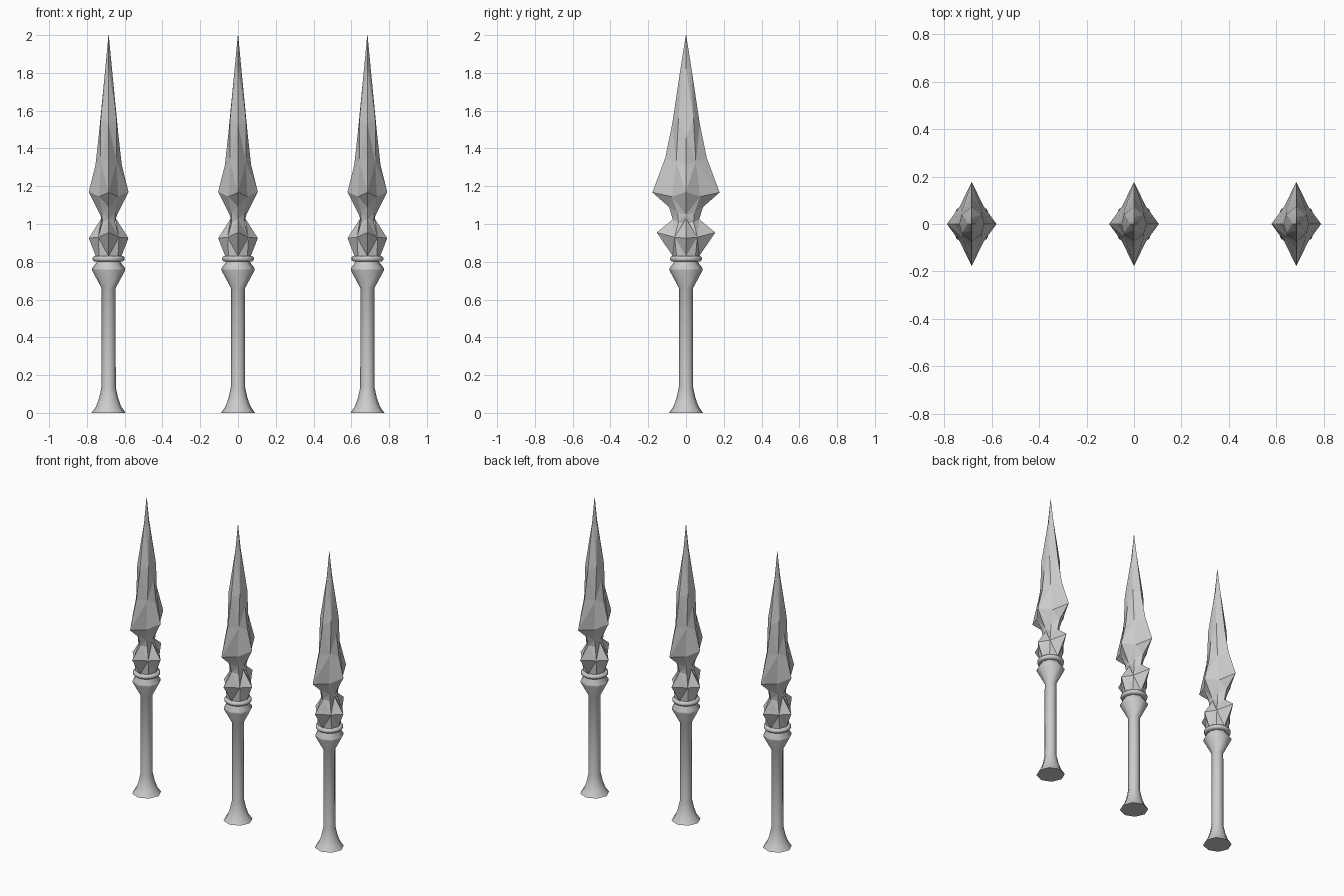
import bpy
import bmesh
import math

cube = bpy.data.objects.get("Cube")
if cube:
    bpy.data.objects.remove(cube, do_unlink=True)

# One plain metal grey
metal = bpy.data.materials.new("light grey metal")
metal.use_nodes = True
GREY = (0.6, 0.6, 0.6, 1.0)
metal.diffuse_color = GREY
metal.node_tree.nodes["Principled BSDF"].inputs["Base Color"].default_value = GREY


def finish(bm, name, x, smooth=None):
    bmesh.ops.recalc_face_normals(bm, faces=bm.faces)
    mesh = bpy.data.meshes.new(name)
    bm.to_mesh(mesh)
    bm.free()
    mesh.materials.append(metal)
    obj = bpy.data.objects.new(name, mesh)
    obj.location.x = x
    bpy.context.collection.objects.link(obj)
    if smooth:
        bpy.ops.object.select_all(action='DESELECT')
        obj.select_set(True)
        bpy.context.view_layer.objects.active = obj
        bpy.ops.object.shade_smooth_by_angle(angle=math.radians(smooth))


def skin(bm, rings):
    """Bridge equal rings of points and cap both ends."""
    loops = [[bm.verts.new(p) for p in ring] for ring in rings]
    n = len(loops[0])
    for a, b in zip(loops, loops[1:]):
        for i in range(n):
            j = (i + 1) % n
            bm.faces.new((a[i], a[j], b[j], b[i]))
    bm.faces.new(loops[0][::-1])
    bm.faces.new(loops[-1])


def lathe(name, x, profile, sides, smooth):
    bm = bmesh.new()
    angles = [math.tau * i / sides for i in range(sides)]
    skin(bm, [[(r * math.cos(a), r * math.sin(a), z) for a in angles] for r, z in profile])
    finish(bm, name, x, smooth)


def star(sx, zx, dx, dy, zd, sy, zy):
    """Eight-point ring: side ridge, diagonal crease and front ridge."""
    return [(sx, 0, zx), (dx, dy, zd), (0, sy, zy), (-dx, dy, zd),
            (-sx, 0, zx), (-dx, -dy, zd), (0, -sy, zy), (dx, -dy, zd)]


HANDLE = [(0.09, 0), (0.066, 0.035), (0.05, 0.08), (0.038, 0.135), (0.037, 0.66),
          (0.088, 0.755), (0.088, 0.765), (0.055, 0.81), (0.055, 0.83)]
COLLAR = [(0.05, 0.802), (0.076, 0.802), (0.084, 0.809), (0.084, 0.823),
          (0.076, 0.831), (0.05, 0.831)]

# Crown, waist and blade, from the bottom up
BLADE = [
    star(0.068, 0.83, 0.05, 0.05, 0.83, 0.07, 0.83),
    star(0.105, 0.925, 0.055, 0.06, 0.93, 0.155, 0.955),
    star(0.03, 1.0, 0.033, 0.04, 1.01, 0.07, 1.025),
    star(0.045, 1.05, 0.035, 0.045, 1.06, 0.09, 1.09),
    star(0.105, 1.17, 0.05, 0.075, 1.145, 0.178, 1.167),
    star(0.07, 1.31, 0.042, 0.052, 1.33, 0.11, 1.35),
    star(0.053, 1.46, 0.042, 0.04, 1.55, 0.073, 1.53),
    star(0.017, 1.83, 0.0095, 0.014, 1.83, 0.028, 1.83),
    star(0.001, 2.0, 0.0006, 0.0006, 2.0, 0.001, 2.0),
]


def blade(x):
    bm = bmesh.new()
    skin(bm, BLADE)
    # Split the bent quads along the ridge lines
    bmesh.ops.triangulate(bm, faces=[f for f in bm.faces if len(f.verts) == 4],
                          quad_method='SHORT_EDGE')
    finish(bm, "blade", x)


def claws(x):
    # Pointed petals rising from the crown's two side corners
    bm = bmesh.new()
    for s in (1, -1):
        corner, front, back, tip, root = [bm.verts.new(p) for p in (
            (s * 0.105, 0, 0.925), (s * 0.055, -0.06, 0.93), (s * 0.055, 0.06, 0.93),
            (s * 0.038, 0, 1.03), (s * 0.02, 0, 0.95))]
        for face in ((corner, front, tip), (corner, tip, back), (front, root, tip),
                     (back, tip, root), (corner, root, front), (corner, back, root)):
            bm.faces.new(face)
    finish(bm, "crown_claws", x)


# Three matching spears in a row
for x in (-0.685, 0, 0.685):
    lathe("handle", x, HANDLE, 8, 50)
    lathe("collar", x, COLLAR, 16, 60)
    blade(x)
    claws(x)
